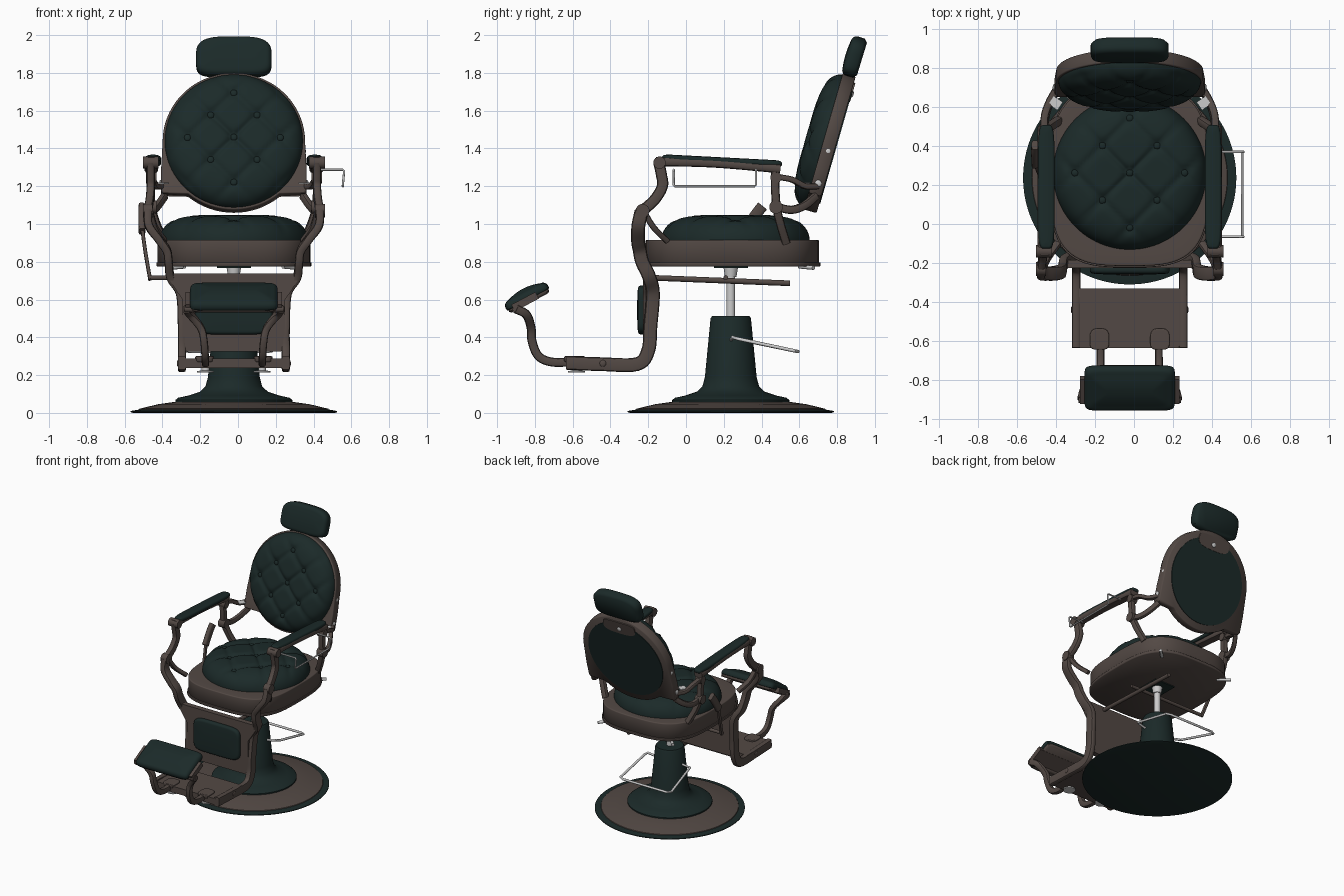
import bpy, bmesh
from math import sin, cos, pi, radians, exp, copysign
from mathutils import Vector, Matrix

cube = bpy.data.objects.get("Cube")
if cube:
    bpy.data.objects.remove(cube, do_unlink=True)

CX, CY = -0.022, 0.237          # axis of the pedestal
SIDES = ((1, "left"), (-1, "right"))


def material(name, color):
    mat = bpy.data.materials.new(name)
    mat.use_nodes = True
    mat.diffuse_color = (*color, 1)
    for node in mat.node_tree.nodes:
        if node.type == 'BSDF_PRINCIPLED':
            node.inputs["Base Color"].default_value = (*color, 1)
            node.inputs["Roughness"].default_value = 0.6
    return mat


BROWN = material("bronze_brown", (0.086, 0.066, 0.058))
GREEN = material("dark_green_leather", (0.011, 0.023, 0.022))
STEEL = material("light_steel", (0.6, 0.6, 0.6))


def finish(name, bm, mat, matrix=None, angle=38):
    """Turn a bmesh into an object, smooth except at sharp edges."""
    if matrix:
        bm.transform(matrix)
    bmesh.ops.recalc_face_normals(bm, faces=bm.faces)
    for face in bm.faces:
        face.smooth = True
    for edge in bm.edges:
        edge.smooth = len(edge.link_faces) == 2 and edge.calc_face_angle() < radians(angle)
    mesh = bpy.data.meshes.new(name)
    bm.to_mesh(mesh)
    bm.free()
    mesh.materials.append(mat)
    obj = bpy.data.objects.new(name, mesh)
    bpy.context.collection.objects.link(obj)


def bridge(bm, rings):
    count = len(rings[0])
    for a, b in zip(rings, rings[1:]):
        for i in range(count):
            j = (i + 1) % count
            bm.faces.new((a[i], a[j], b[j], b[i]))
    bm.faces.new(rings[0][::-1])
    bm.faces.new(rings[-1])


def lathe(name, profile, x, y, mat, segments=64):
    bm = bmesh.new()
    turns = [2 * pi * i / segments for i in range(segments)]
    bridge(bm, [[bm.verts.new((r * cos(a), r * sin(a), z)) for a in turns] for r, z in profile])
    finish(name, bm, mat, Matrix.Translation((x, y, 0)))


def superellipse(rx, ry, e_low, e_high, y=0, n=72):
    pts = []
    for i in range(n):
        c, s = cos(2 * pi * (i + 0.5) / n), sin(2 * pi * (i + 0.5) / n)
        e = e_high if s > 0 else e_low
        pts.append((copysign(abs(c) ** e, c) * rx, y + copysign(abs(s) ** e, s) * ry))
    return pts


def box(rx, ry, y=0):
    return [(-rx, y - ry), (rx, y - ry), (rx, y + ry), (-rx, y + ry)]


def slab(name, outline, low, high, mat, matrix):
    """Extrude an outline along local z."""
    bm = bmesh.new()
    bridge(bm, [[bm.verts.new((x, y, z)) for x, y in outline] for z in (low, high)])
    finish(name, bm, mat, matrix)


def pad(name, outline, low, high, rim, mat, matrix, low_rim=0.004, centre=0, crown=0):
    """Slab with rounded rims and an optional crowned top."""
    rx = max(abs(x) for x, y in outline)
    ry = max(abs(y - centre) for x, y in outline)
    rings = [(low_rim, low), (0, low + low_rim)]
    rings += [(rim * (1 - cos(a)), high - rim * (1 - sin(a))) for a in (k * pi / 10 for k in range(6))]
    rings += [(rim + (min(rx, ry) - rim) * k / 6, high + crown * (1 - (1 - k / 6) ** 2))
              for k in range(1, 6)]
    bm = bmesh.new()
    bridge(bm, [[bm.verts.new((x * (1 - d / rx), centre + (y - centre) * (1 - d / ry), z))
                 for x, y in outline] for d, z in rings])
    finish(name, bm, mat, matrix, 50)


def smooth_path(pts, steps=6):
    pts = [Vector(p) for p in pts]
    ext = [2 * pts[0] - pts[1]] + pts + [2 * pts[-1] - pts[-2]]
    out = []
    for a, b, c, d in zip(ext, ext[1:], ext[2:], ext[3:]):
        for k in range(steps):
            t = k / steps
            out.append(0.5 * (2 * b + (c - a) * t + (2 * a - 5 * b + 4 * c - d) * t ** 2
                              + (3 * b - a - 3 * c + d) * t ** 3))
    return out + [pts[-1]]


def sweep(name, pts, wide, deep, mat, ref=(1, 0, 0), curved=True, power=0.6):
    """Sweep a rounded section along a path; wide runs along ref."""
    path = smooth_path(pts) if curved else [Vector(p) for p in pts]
    section = superellipse(wide, deep, power, power, n=12)
    bm, rings = bmesh.new(), []
    for i, p in enumerate(path):
        t = (path[min(i + 1, len(path) - 1)] - path[max(i - 1, 0)]).normalized()
        b = (Vector(ref) - t * t.dot(Vector(ref))).normalized()
        n = t.cross(b)
        rings.append([bm.verts.new(p + b * u + n * v) for u, v in section])
    bridge(bm, rings)
    finish(name, bm, mat)


def rod(name, pts, radius, mat):
    sweep(name, pts, radius, radius, mat, (0.31, 0.52, 0.8), False, 1)


def ball(name, co, radius, mat, scale=(1, 1, 1), matrix=None):
    bm = bmesh.new()
    bmesh.ops.create_uvsphere(bm, u_segments=16, v_segments=10, radius=radius)
    place = Matrix.Translation(co) @ Matrix.Diagonal((*scale, 1))
    finish(name, bm, mat, (matrix or Matrix()) @ place, 60)


def tufted_cushion(name, radius, height, pitch, matrix):
    """Round cushion with diagonal creases and nine buttons."""
    def surface(x, y):
        rho = min(1, (x * x + y * y) ** 0.5 / radius)
        puff = (1 - rho ** 5) ** 0.5
        near = [abs((w + pitch / 2) % pitch - pitch / 2) for w in (x + y, x - y)]
        crease = max(exp(-(d / 0.022) ** 2) for d in near)
        dimple = exp(-(near[0] ** 2 + near[1] ** 2) / 0.045 ** 2)
        return puff * (height - 0.012 * crease - 0.016 * dimple)

    bm, rings, count = bmesh.new(), [], 96
    for i in range(36):
        r = radius * sin(pi / 2 * (1 - i / 36))
        turns = [2 * pi * k / count for k in range(count)]
        rings.append([bm.verts.new((r * cos(a), r * sin(a), surface(r * cos(a), r * sin(a))))
                      for a in turns])
    bridge(bm, rings)
    finish(name, bm, GREEN, matrix, 75)
    for u in (-pitch, 0, pitch):
        for v in (-pitch, 0, pitch):
            x, y = (u + v) / 2, (u - v) / 2
            ball(name + "_button", (x, y, surface(x, y) + 0.003), 0.019, GREEN, (1, 1, 0.5), matrix)


def side(s, pts):
    return [(CX + s * x, y, z) for x, y, z in pts]


def tilted(y, z, degrees, x=CX):
    return Matrix.Translation((x, y, z)) @ Matrix.Rotation(radians(degrees), 4, 'X')


# Pedestal
lathe("base_rim", [(0.535, 0), (0.547, 0.004), (0.547, 0.01), (0.5, 0.018)], CX, CY, GREEN, 96)
lathe("base_disc", [(0.505, 0.012), (0.5, 0.022), (0.4, 0.046), (0.3, 0.06)], CX, CY, BROWN, 96)
lathe("pedestal", [(0.31, 0.052), (0.31, 0.068), (0.295, 0.08), (0.24, 0.092), (0.18, 0.112),
                   (0.15, 0.14), (0.137, 0.19), (0.107, 0.5), (0.1, 0.512)], CX, CY, GREEN)
lathe("piston", [(0.023, 0.5), (0.023, 0.77)], CX, CY, STEEL, 24)
lathe("piston_collar", [(0.03, 0.72), (0.04, 0.78)], CX, CY, STEEL, 24)
slab("seat_mount", box(0.09, 0.09), 0.768, 0.78, GREEN, Matrix.Translation((CX, CY, 0)))
rod("pump_handle", [(CX + x, CY + y, z) for x, y, z in (
    (0.1, 0, 0.385), (0.19, 0.01, 0.4), (0.2, 0.04, 0.392), (0.2, 0.34, 0.328), (0.17, 0.355, 0.325),
    (-0.22, 0.355, 0.325), (-0.25, 0.34, 0.328), (-0.2, 0.03, 0.392), (-0.1, 0, 0.385))], 0.009, STEEL)
rod("under_seat_rod", [(CX + 0.15, -0.2, 0.716), (CX + 0.15, 0.55, 0.686)], 0.015, BROWN)

# Seat
seat_at = Matrix.Translation((CX, 0.245, 0))
pad("seat_frame", superellipse(0.405, 0.46, 0.6, 0.62), 0.79, 0.915, 0.008, BROWN, seat_at)
pad("seat_flange", superellipse(0.411, 0.468, 0.6, 0.62), 0.775, 0.797, 0.004, BROWN, seat_at)
tufted_cushion("seat_cushion", 0.393, 0.138, 0.28, Matrix.Translation((CX, 0.262, 0.91)))

# Backrest
back_at = tilted(0.795, 1.42, 74)
R = 0.377
outline = [(R * cos(radians(a)), R * sin(radians(a))) for a in range(0, 181, 5)]
outline += [(-0.385, -0.15), (-0.385, -0.27), (-0.375, -0.285)]
outline += [(R * cos(radians(a)), R * sin(radians(a))) for a in range(230, 311, 5)]
outline += [(0.375, -0.285), (0.385, -0.27), (0.385, -0.15)]
pad("back_frame", outline, 0, 0.07, 0.008, BROWN, back_at, 0.006)
tufted_cushion("back_cushion", 0.366, 0.105, 0.245, back_at @ Matrix.Translation((0, 0, 0.06)))
slab("back_rear_panel", superellipse(0.325, 0.325, 1, 1), -0.005, 0.002, GREEN, back_at)
slab("back_rear_plate", superellipse(0.14, 0.052, 0.7, 0.4, 0.29), -0.008, 0, BROWN, back_at)
ball("back_rear_screw", (0, 0.28, -0.008), 0.018, STEEL, (1, 1, 0.4), back_at)

# Headrest
pad("headrest", superellipse(0.2, 0.108, 0.4, 0.62, 0.108), 0, 0.084, 0.03, GREEN,
    tilted(0.9, 1.77, 73), 0.018, 0.108, 0.006)
sweep("headrest_post", [(CX, 0.835, 1.68), (CX, 0.885, 1.86)], 0.03, 0.014, BROWN, curved=False)

# Arms, side brackets and footrest arms
for s, label in SIDES:
    x = CX + s * 0.44
    sweep(label + "_arm_rail", side(s, [(0.437, -0.16, 1.33), (0.437, 0.15, 1.322), (0.437, 0.5, 1.292)]),
          0.036, 0.024, BROWN)
    pad(label + "_arm_pad", superellipse(0.043, 0.318, 0.4, 0.4), 0, 0.028, 0.014, GREEN,
        tilted(0.19, 1.322, -3, CX + s * 0.428), 0.004, 0, 0.003)
    rod(label + "_arm_scroll", [(x - 0.042, -0.14, 1.325), (x + 0.042, -0.14, 1.325)], 0.033, BROWN)
    sweep(label + "_front_arm_post", side(s, [(0.44, -0.145, 1.33), (0.44, -0.13, 1.26), (0.44, -0.125, 1.2),
          (0.445, -0.165, 1.13), (0.455, -0.23, 1.07)]), 0.022, 0.03, BROWN)
    rod(label + "_front_knuckle", side(s, [(0.43, -0.23, 1.07), (0.482, -0.23, 1.07)]), 0.037, BROWN)
    sweep(label + "_front_brace", side(s, [(0.445, -0.22, 1.06), (0.42, -0.17, 0.98), (0.37, -0.1, 0.91)]),
          0.02, 0.016, BROWN)
    sweep(label + "_leg_bracket", side(s, [(0.455, -0.235, 1.07), (0.45, -0.252, 0.99), (0.395, -0.254, 0.915),
          (0.355, -0.245, 0.86), (0.345, -0.232, 0.8), (0.335, -0.195, 0.72), (0.285, -0.175, 0.63),
          (0.275, -0.188, 0.46), (0.275, -0.2, 0.33), (0.275, -0.26, 0.258), (0.275, -0.45, 0.258),
          (0.275, -0.635, 0.265)]), 0.022, 0.037, BROWN, power=0.45)
    ball(label + "_bracket_screw", (CX + s * 0.295, -0.44, 0.262), 0.018, BROWN, (0.4, 1, 1))
    # Rear arm supports and their links to the back
    sweep(label + "_rear_arm_post", side(s, [(0.44, 0.475, 1.3), (0.44, 0.472, 1.2), (0.435, 0.48, 1.09),
          (0.41, 0.5, 1.0), (0.365, 0.53, 0.9)]), 0.022, 0.023, BROWN)
    sweep(label + "_upper_back_link", side(s, [(0.44, 0.48, 1.25), (0.435, 0.56, 1.235),
          (0.41, 0.63, 1.2), (0.37, 0.7, 1.2)]), 0.016, 0.02, BROWN, (0, 0, 1))
    sweep(label + "_lower_back_link", side(s, [(0.435, 0.48, 1.09), (0.425, 0.56, 1.075),
          (0.4, 0.63, 1.1), (0.365, 0.69, 1.15)]), 0.022, 0.016, BROWN, (0, 0, 1))
    for z, r in ((1.245, 0.03), (1.09, 0.036)):
        rod(label + "_rear_knuckle", side(s, [(0.41, 0.476, z), (0.466, 0.476, z)]), r, BROWN)
    slab(label + "_link_plate", box(0.028, 0.025), 1.213, 1.22, STEEL,
         Matrix.Translation((CX + s * 0.38, 0.62, 0)) @ Matrix.Rotation(s * 0.6, 4, 'Z'))
    for out, y, z in ((0.374, 0.752, 1.385), (0.388, 0.7, 1.215)):
        ball(label + "_back_screw", (CX + s * out, y, z), 0.018, STEEL, (0.4, 1, 1))
    # Peg at the rear corner of the seat
    rod(label + "_seat_peg", side(s, [(0.26, 0.6, 0.775), (0.335, 0.675, 0.768)]), 0.011, STEEL)
    # Footrest arm, hinge and glide
    sweep(label + "_footrest_arm", side(s, [(0.15, -0.56, 0.275), (0.15, -0.7, 0.268), (0.152, -0.78, 0.3),
          (0.158, -0.815, 0.38), (0.175, -0.82, 0.45), (0.23, -0.845, 0.52), (0.25, -0.9, 0.55)]),
          0.02, 0.024, BROWN)
    pad(label + "_footrest_hinge", superellipse(0.05, 0.055, 0.5, 0.7), 0.27, 0.3, 0.006, BROWN,
        Matrix.Translation((CX + s * 0.155, -0.59, 0)))
    lathe(label + "_glide", [(0.045, 0.213), (0.045, 0.222), (0.02, 0.224), (0.02, 0.27)],
          CX + s * 0.15, -0.58, STEEL, 24)

# Calf panel and platform
calf_at = tilted(-0.185, 0, 90)
half = [(0.25, 0.325), (0.268, 0.35), (0.272, 0.6), (0.3, 0.64), (0.338, 0.7), (0.34, 0.738)]
slab("calf_panel", half + [(-x, z) for x, z in reversed(half)], 0, 0.042, BROWN, calf_at)
pad("calf_pad", superellipse(0.205, 0.13, 0.35, 0.35, 0.545), 0.035, 0.07, 0.018, GREEN, calf_at,
    0.004, 0.545, 0.004)
slab("foot_platform", box(0.293, 0.153), 0.238, 0.288, BROWN, Matrix.Translation((CX, -0.483, 0)))

# Footrest pad
foot_at = tilted(-0.835, 0.6, 28)
pad("footrest_pad", superellipse(0.232, 0.127, 0.2, 0.2), 0, 0.046, 0.03, GREEN, foot_at, 0.004, 0, 0.018)
pad("footrest_tray", superellipse(0.225, 0.12, 0.2, 0.2), -0.02, 0.006, 0.004, BROWN, foot_at, 0.01)
slab("footrest_ends", box(0.256, 0.072, -0.02), -0.022, 0.018, BROWN, foot_at)
rod("footrest_axle", [(CX - 0.262, -0.9, 0.55), (CX + 0.262, -0.9, 0.55)], 0.018, BROWN)

# Recline lever on the right side
sweep("recline_lever", [(-0.508, 0.32, 0.98), (-0.49, 0.27, 0.85), (-0.465, 0.21, 0.705)], 0.01, 0.014, BROWN)
sweep("recline_handle", [(-0.508, 0.405, 1.095), (-0.51, 0.37, 1.05), (-0.508, 0.31, 0.96)], 0.018, 0.03, BROWN)
rod("recline_shaft", [(-0.475, 0.21, 0.715), (0.2, 0.21, 0.715)], 0.013, BROWN)

# Towel bar on the left arm
rod("towel_bar", [(0.43, -0.065, 1.287), (0.555, -0.065, 1.287), (0.562, -0.065, 1.28), (0.555, -0.065, 1.205),
    (0.555, -0.06, 1.2), (0.555, 0.365, 1.2), (0.555, 0.37, 1.205), (0.562, 0.37, 1.28),
    (0.555, 0.37, 1.287), (0.43, 0.37, 1.287)], 0.006, STEEL)
